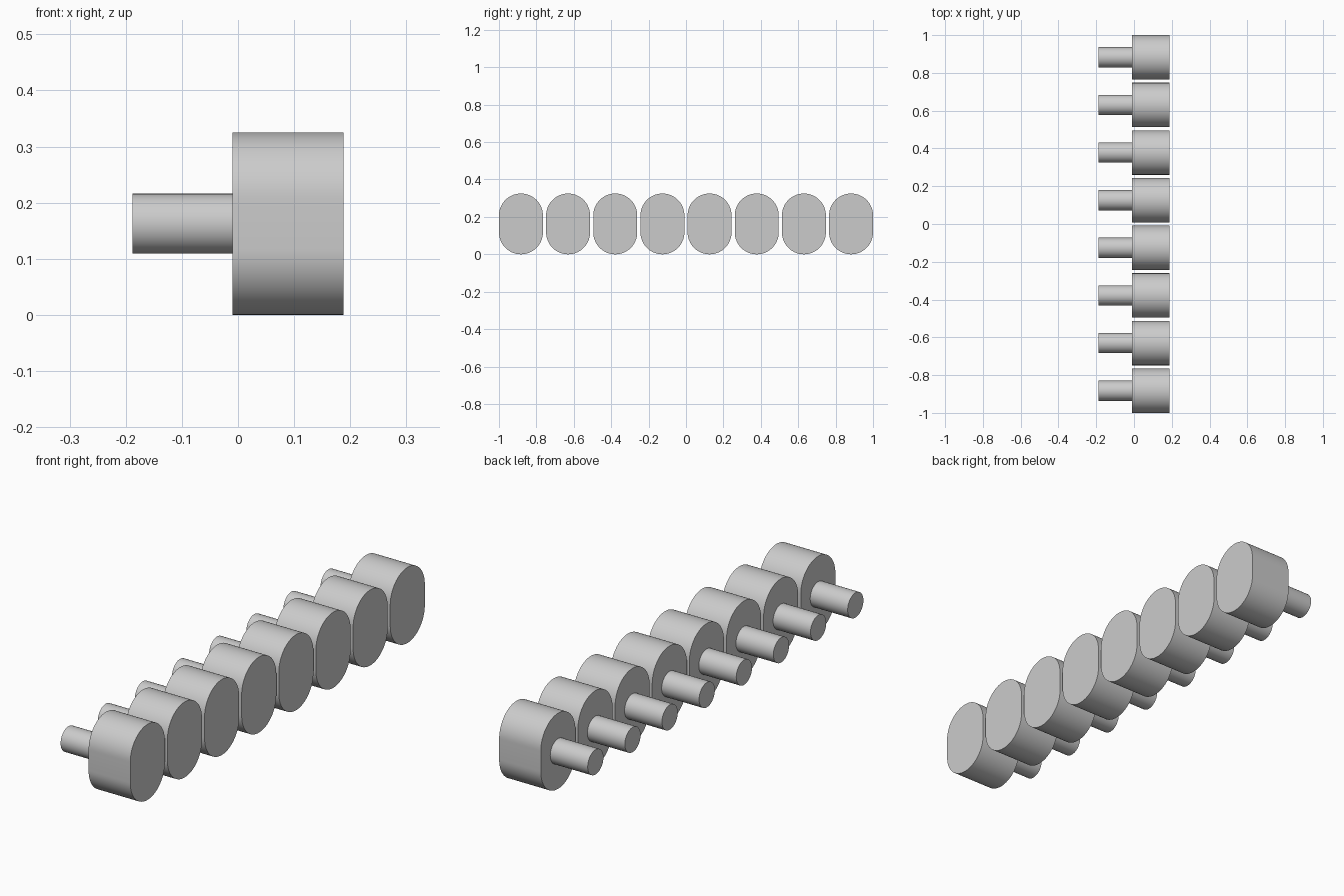
import bpy, bmesh, math

if "Cube" in bpy.data.objects:
    bpy.data.objects.remove(bpy.data.objects["Cube"])

COUNT = 8
HEAD_W, HEAD_H = 0.235, 0.325
PITCH = (2.0 - HEAD_W) / (COUNT - 1)
CZ = HEAD_H / 2


def stadium(radius, straight, seg):
    """Upright capsule outline in (y, z), centred on the origin."""
    pts = []
    for start, dz in ((0, straight / 2), (math.pi, -straight / 2)):
        for i in range(seg + 1):
            a = start + math.pi * i / seg
            pts.append((radius * math.cos(a), dz + radius * math.sin(a)))
    return pts


def circle(radius, seg):
    return [(radius * math.cos(2 * math.pi * i / seg),
             radius * math.sin(2 * math.pi * i / seg)) for i in range(seg)]


def extrude_x(name, outline, x0, x1, y):
    """Solid made by extruding a (y, z) outline along x."""
    bm = bmesh.new()
    face = bm.faces.new([bm.verts.new((x0, py, pz)) for py, pz in outline])
    ext = bmesh.ops.extrude_face_region(bm, geom=[face], use_keep_orig=True)
    moved = [g for g in ext["geom"] if isinstance(g, bmesh.types.BMVert)]
    bmesh.ops.translate(bm, verts=moved, vec=(x1 - x0, 0, 0))
    bmesh.ops.recalc_face_normals(bm, faces=bm.faces[:])
    mesh = bpy.data.meshes.new(name)
    bm.to_mesh(mesh)
    bm.free()
    ob = bpy.data.objects.new(name, mesh)
    ob.location = (0, y, CZ)
    bpy.context.collection.objects.link(ob)
    bpy.ops.object.select_all(action='DESELECT')
    ob.select_set(True)
    bpy.context.view_layer.objects.active = ob
    bpy.ops.object.shade_smooth_by_angle(angle=math.radians(30))
    return ob


for k in range(COUNT):
    y = -1 + HEAD_W / 2 + k * PITCH
    # rounded knob head
    extrude_x(f"knob_head_{k + 1}",
              stadium(HEAD_W / 2, HEAD_H - HEAD_W, 32), -0.01, 0.188, y)
    # round peg behind it
    extrude_x(f"peg_{k + 1}", circle(0.0535, 48), -0.188, -0.01, y)
